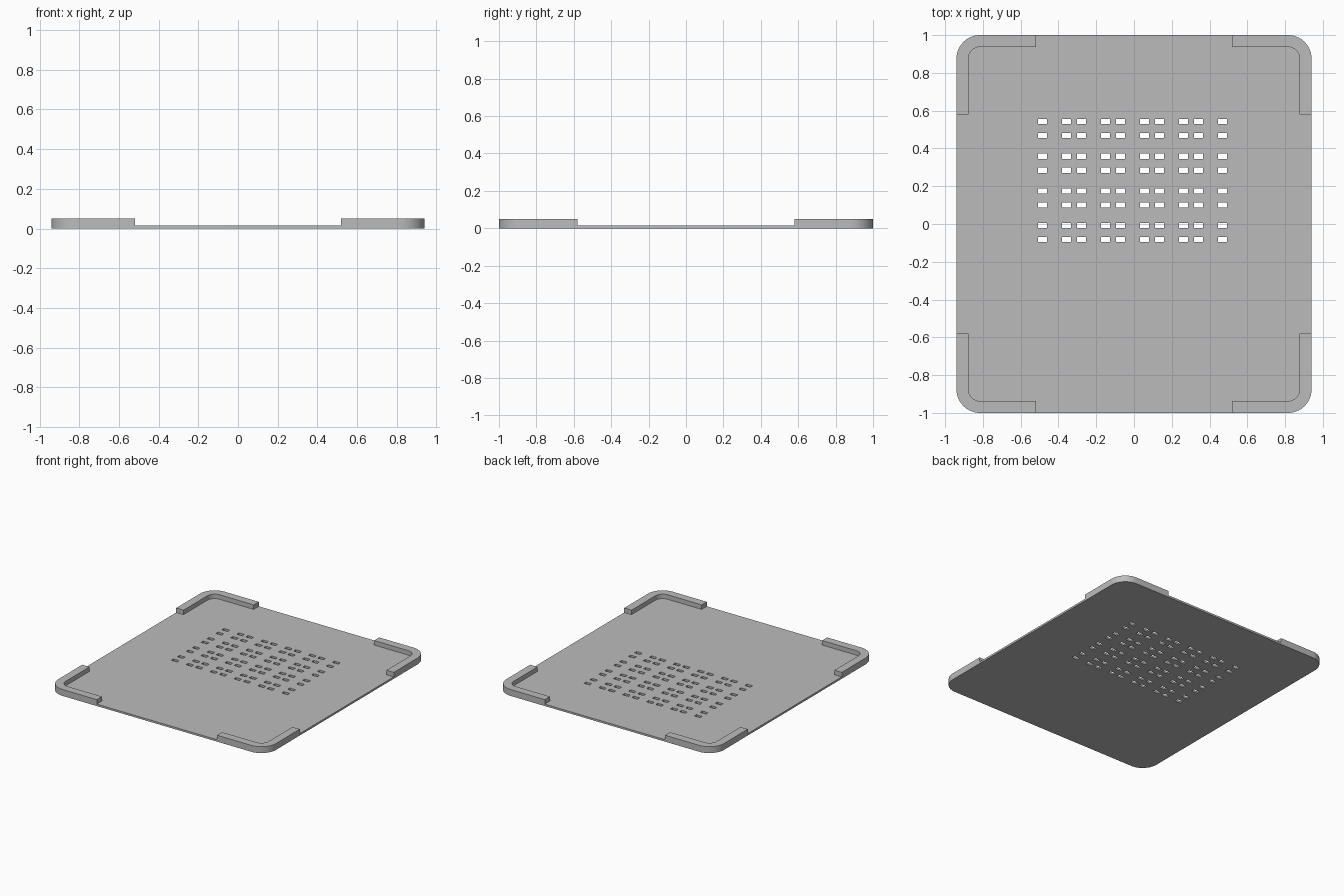
import bpy, bmesh, math

if "Cube" in bpy.data.objects:
    bpy.data.objects.remove(bpy.data.objects["Cube"])

W, D = 0.94, 1.0            # half width and half depth of the plate
PLATE, TOP = 0.015, 0.05    # plate thickness, rim height
RADIUS, WALL = 0.125, 0.063 # corner radius, rim thickness
END_X, END_Y = 0.52, 0.58   # where the corner rims stop

grey = bpy.data.materials.new("plain grey")
grey.diffuse_color = (0.5, 0.5, 0.5, 1)
grey.use_nodes = True
grey.node_tree.nodes["Principled BSDF"].inputs["Base Color"].default_value = grey.diffuse_color


def arc(radius, steps=16):
    """Rounded corner points in the +x +y quadrant, from the x side to the y side."""
    cx, cy = W - RADIUS, D - RADIUS
    angles = [math.pi / 2 * i / steps for i in range(steps + 1)]
    return [(cx + radius * math.cos(a), cy + radius * math.sin(a)) for a in angles]


def prism(name, outline, z0, z1):
    bm = bmesh.new()
    face = bm.faces.new([bm.verts.new((x, y, z0)) for x, y in outline])
    ext = bmesh.ops.extrude_face_region(bm, geom=[face])
    top = [g for g in ext["geom"] if isinstance(g, bmesh.types.BMVert)]
    bmesh.ops.translate(bm, vec=(0, 0, z1 - z0), verts=top)
    return finish(name, bm)


def finish(name, bm):
    bmesh.ops.recalc_face_normals(bm, faces=bm.faces)
    mesh = bpy.data.meshes.new(name)
    bm.to_mesh(mesh)
    bm.free()
    mesh.materials.append(grey)
    obj = bpy.data.objects.new(name, mesh)
    bpy.context.collection.objects.link(obj)
    return obj


def smooth(obj):
    bpy.ops.object.select_all(action='DESELECT')
    obj.select_set(True)
    bpy.context.view_layer.objects.active = obj
    bpy.ops.object.shade_smooth_by_angle(angle=math.radians(30))


# Base plate with rounded corners
quarter = arc(RADIUS)
outline = (quarter + [(-x, y) for x, y in reversed(quarter)]
           + [(-x, -y) for x, y in quarter] + [(x, -y) for x, y in reversed(quarter)])
plate = prism("base_plate", outline, 0, PLATE)
smooth(plate)

# Slot cutter: paired columns and rows, with the outermost columns single
columns = [-0.3175 + 0.2065 * i + s * 0.0395 for i in range(-1, 5) for s in (-1, 1)][1:-1]
rows = [-0.045 + 0.1833 * j + s * 0.037 for j in range(4) for s in (-1, 1)]
bm = bmesh.new()
for x in columns:
    for y in rows:
        box = bmesh.ops.create_cube(bm, size=1)["verts"]
        bmesh.ops.scale(bm, vec=(0.049, 0.027, 0.1), verts=box)
        bmesh.ops.translate(bm, vec=(x, y, 0), verts=box)
cutter = finish("slot_cutter", bm)
cutter.hide_render = True
cutter.hide_set(True)
cut = plate.modifiers.new("slots", 'BOOLEAN')
cut.operation, cut.solver, cut.object = 'DIFFERENCE', 'EXACT', cutter

# Raised L-shaped rim at each corner
profile = ([(W, END_Y)] + quarter + [(END_X, D), (END_X, D - WALL)]
           + arc(RADIUS - WALL)[::-1] + [(W - WALL, END_Y)])
for sx, side in ((1, "right"), (-1, "left")):
    for sy, end in ((1, "back"), (-1, "front")):
        smooth(prism(f"corner_rim_{end}_{side}",
                     [(sx * x, sy * y) for x, y in profile], PLATE, TOP))
